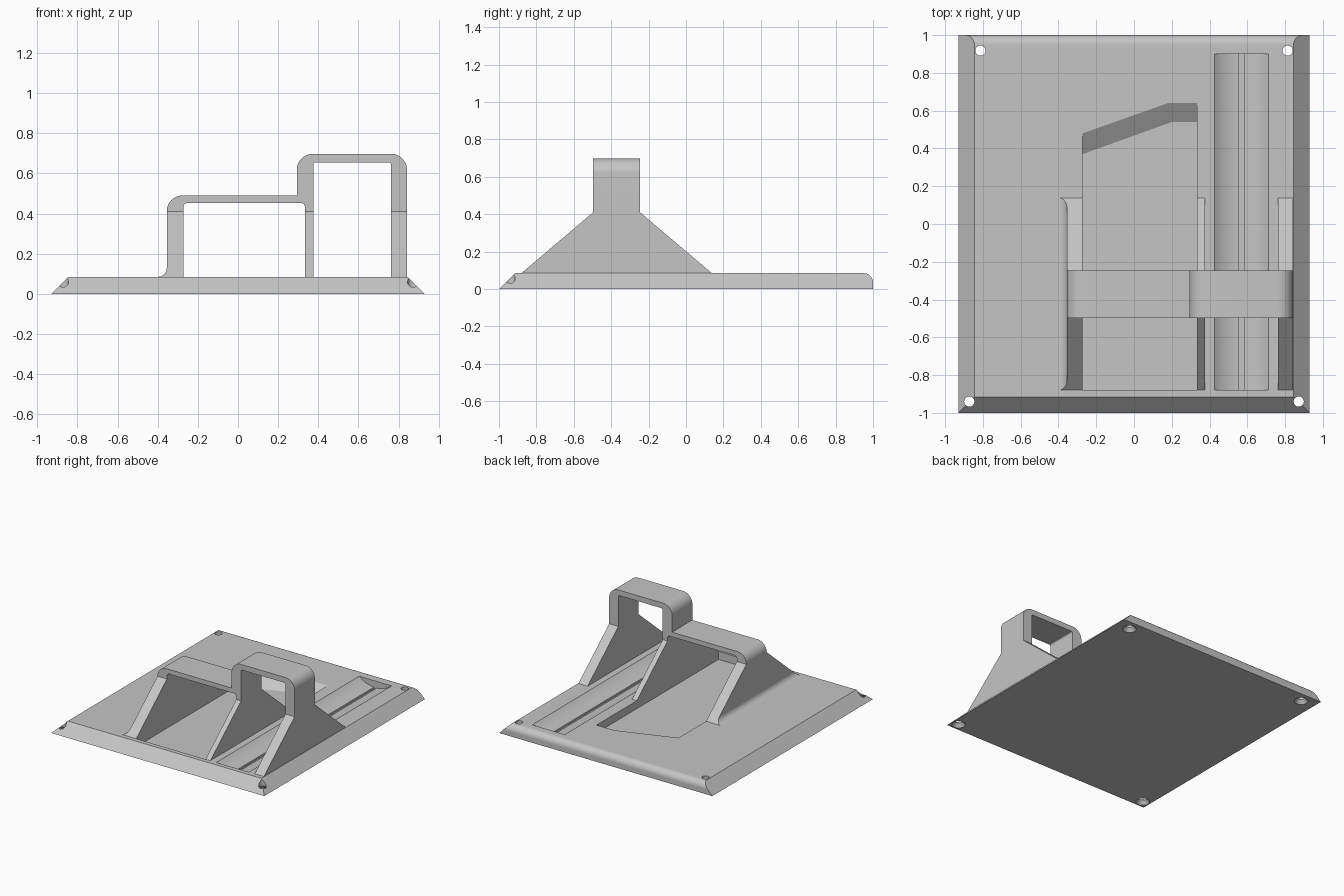
import bpy
import bmesh
import math
from mathutils import Vector

if "Cube" in bpy.data.objects:
    bpy.data.objects.remove(bpy.data.objects["Cube"])

SHADE = (0.56, 0.56, 0.56, 1)
grey = bpy.data.materials.new("plain grey")
grey.use_nodes = True
grey.diffuse_color = SHADE
grey.node_tree.nodes["Principled BSDF"].inputs["Base Color"].default_value = SHADE

TOP = 0.085      # height of the base plate
FRONT = -0.88    # front end of the legs, pocket and trough
KNEE = 0.41      # height where the legs start to flare


def rounded(corners, steps=10):
    """Turn (u, v, radius) corners into a 2D outline with filleted corners."""
    outline = []
    for i, (u, v, r) in enumerate(corners):
        p = Vector((u, v))
        if r == 0:
            outline.append(p)
            continue
        a = (Vector(corners[i - 1][:2]) - p).normalized()
        b = (Vector(corners[(i + 1) % len(corners)][:2]) - p).normalized()
        half = a.angle(b) / 2
        centre = p + (a + b).normalized() * r / math.sin(half)
        start = p + a * r / math.tan(half) - centre
        end = p + b * r / math.tan(half) - centre
        for k in range(steps + 1):
            spoke = start.lerp(end, k / steps).normalized()
            outline.append(centre + spoke * r)
    return outline


def loft(name, ring_a, ring_b):
    """Closed solid between two matching rings of 3D points."""
    bm = bmesh.new()
    a = [bm.verts.new(p) for p in ring_a]
    b = [bm.verts.new(p) for p in ring_b]
    bm.faces.new(a)
    bm.faces.new(b[::-1])
    for i in range(len(a)):
        bm.faces.new((a[i - 1], b[i - 1], b[i], a[i]))
    bm.normal_update()
    if bm.calc_volume(signed=True) < 0:
        bmesh.ops.reverse_faces(bm, faces=bm.faces[:])
    mesh = bpy.data.meshes.new(name)
    bm.to_mesh(mesh)
    bm.free()
    mesh.materials.append(grey)
    obj = bpy.data.objects.new(name, mesh)
    bpy.context.collection.objects.link(obj)
    return obj


def along_y(name, outline, y0, y1):
    return loft(name, [(u, y0, v) for u, v in outline], [(u, y1, v) for u, v in outline])


def along_x(name, outline, x0, x1):
    return loft(name, [(x0, u, v) for u, v in outline], [(x1, u, v) for u, v in outline])


def disc(x, y, z, r, sides=32):
    turn = [2 * math.pi * k / sides for k in range(sides)]
    return [(x + r * math.cos(t), y + r * math.sin(t), z) for t in turn]


def cut(obj, cutter, operation="DIFFERENCE"):
    """Apply a boolean and drop the cutter."""
    mod = obj.modifiers.new("cut", "BOOLEAN")
    mod.operation = operation
    mod.solver = "EXACT"
    mod.object = cutter
    bpy.context.view_layer.objects.active = obj
    bpy.ops.object.modifier_apply(modifier=mod.name)
    bpy.data.objects.remove(cutter)


# Base plate: chamfered front and sides, rounded back edge
base = along_x("base_plate", rounded([(-1, 0, 0), (1, 0, 0), (1, TOP, 0.05), (-1 + TOP, TOP, 0)]), -1.2, 1.2)
sides = [(-0.98, -0.05), (0.98, -0.05), (0.78, 0.15), (-0.78, 0.15)]
cut(base, along_y("side_chamfers", sides, -1.2, 1.2), "INTERSECT")

# Shallow pocket with a sloping back wall
left, right, floor = -0.272, 0.333, 0.022
low = [(left, FRONT), (right, FRONT), (right, 0.54), (0.2, 0.54), (left, 0.37)]
high = [(left, FRONT), (right, FRONT), (right, 0.74), (0.16, 0.74), (left, 0.59)]
cut(base, loft("pocket", [(x, y, floor) for x, y in low], [(x, y, 2 * TOP - floor) for x, y in high]))

# Round-bottomed trough with a thin slot along its middle
mid, radius, half_width = 0.569, 0.22, 0.142
rise = math.sqrt(radius ** 2 - half_width ** 2)
spread = math.asin(half_width / radius)
arc = []
for k in range(25):
    t = spread * (k / 12 - 1)
    arc.append((mid + radius * math.sin(t), TOP + rise - radius * math.cos(t)))
arc += [(mid + half_width, 0.2), (mid - half_width, 0.2)]
cut(base, along_y("trough", arc, FRONT, 0.9))
slot = [(0.556, 0.018), (0.582, 0.018), (0.582, 0.06), (0.556, 0.06)]
cut(base, along_y("slot", slot, FRONT, 0.9))

# Corner screw holes, countersunk underneath
for side in (-1, 1):
    for x, y in ((0.813, 0.918), (0.872, -0.94)):
        cut(base, loft("hole", disc(side * x, y, -0.1, 0.027), disc(side * x, y, 0.2, 0.027)))
        cut(base, loft("countersink", disc(side * x, y, -0.01, 0.058), disc(side * x, y, 0.03, 0.026)))

# Stepped holder frame: low wide bay and tall narrow bay on three legs
front_outline = rounded([
    (-0.4, TOP, 0), (-0.355, TOP, 0.044), (-0.355, 0.49, 0.078), (0.293, 0.49, 0),
    (0.293, 0.698, 0.08), (0.842, 0.698, 0.08), (0.842, TOP, 0),
    (0.762, TOP, 0), (0.762, 0.655, 0.012), (0.375, 0.655, 0.012), (0.375, TOP, 0),
    (right, TOP, 0), (right, 0.453, 0.02), (left, 0.453, 0.02), (left, TOP, 0)])
frame = along_y("holder_frame", front_outline, -0.497, -0.245)

# Split the legs at the knee, then flare them towards the plate
bm = bmesh.new()
bm.from_mesh(frame.data)
bmesh.ops.bisect_plane(bm, geom=bm.verts[:] + bm.edges[:] + bm.faces[:], dist=0.0001,
                       plane_co=(0, 0, KNEE), plane_no=(0, 0, 1))
for v in bm.verts:
    drop = max(0, KNEE - v.co.z) / (KNEE - TOP)
    v.co.y += drop * (0.383 if v.co.y > -0.37 else -0.383)
bm.normal_update()
bm.to_mesh(frame.data)
bm.free()

# Smooth the fillets, keep edges sharp
for obj in (base, frame):
    bpy.ops.object.select_all(action="DESELECT")
    obj.select_set(True)
    bpy.context.view_layer.objects.active = obj
    bpy.ops.object.shade_smooth_by_angle(angle=math.radians(25))
